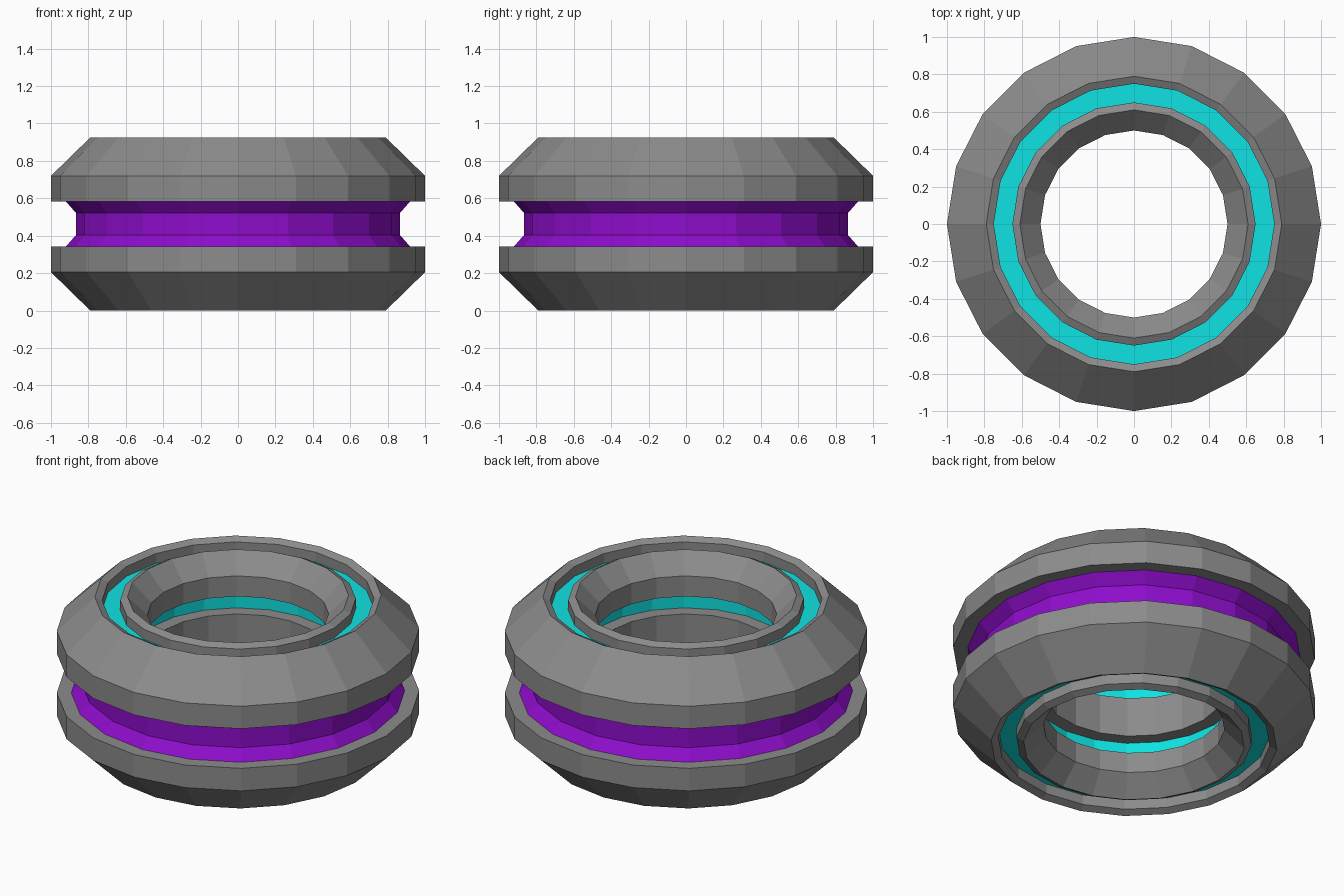
import bpy, bmesh, math

SIDES = 20
HEIGHT = 0.925
MID = HEIGHT / 2

if "Cube" in bpy.data.objects:
    bpy.data.objects.remove(bpy.data.objects["Cube"], do_unlink=True)


def material(name, colour):
    mat = bpy.data.materials.new(name)
    mat.use_nodes = True
    mat.diffuse_color = (*colour, 1)
    mat.node_tree.nodes["Principled BSDF"].inputs["Base Color"].default_value = (*colour, 1)
    return mat


gray = material("metal gray", (0.26, 0.26, 0.26))
cyan = material("glow cyan", (0.005, 0.76, 0.76))
purple = material("band purple", (0.27, 0.004, 0.6))


def lathe(name, profile, mat):
    """Revolve an open (radius, height) profile, outside on its right-hand side."""
    bm = bmesh.new()
    rings = []
    for radius, z in profile:
        angles = [math.tau * i / SIDES for i in range(SIDES)]
        rings.append([bm.verts.new((radius * math.cos(a), radius * math.sin(a), z)) for a in angles])
    for low, high in zip(rings, rings[1:]):
        for i in range(SIDES):
            j = (i + 1) % SIDES
            bm.faces.new((low[i], low[j], high[j], high[i]))
    mesh = bpy.data.meshes.new(name)
    bm.to_mesh(mesh)
    bm.free()
    mesh.materials.append(mat)
    bpy.context.collection.objects.link(bpy.data.objects.new(name, mesh))


def lathe_pair(name, profile, mat):
    """Make the upper part and its mirror image below the middle."""
    lathe("upper_" + name, profile, mat)
    lathe("lower_" + name, [(r, HEIGHT - z) for r, z in reversed(profile)], mat)


# Key heights of the upper half
ledge, shoulder, chamfer, floor = 0.583, 0.72, 0.905, 0.845
slot_top, throat = 0.69, 0.815

# Waist groove around the outside
lathe("waist_groove", [(0.92, HEIGHT - ledge), (0.865, 0.405), (0.865, 0.52), (0.92, ledge)], purple)

# Outer rim, from waist ledge over the bevel to the face groove
lathe_pair("outer_rim", [(0.92, ledge), (1, ledge), (1, shoulder), (0.79, HEIGHT),
                         (0.75, chamfer), (0.75, floor)], gray)

# Coloured ring set into each face
lathe_pair("face_ring", [(0.75, floor), (0.65, floor)], cyan)

# Inner collar, from the face groove down into the bore
lathe_pair("inner_collar", [(0.65, floor), (0.65, chamfer), (0.61, HEIGHT), (0.5, throat),
                            (0.5, slot_top), (0.58, slot_top)], gray)

# Coloured ring recessed in the bore
lathe_pair("bore_ring", [(0.58, slot_top), (0.58, ledge)], cyan)

# Middle of the bore, between the two recessed rings
lathe("bore_wall", [(0.58, ledge), (0.5, ledge), (0.5, HEIGHT - ledge), (0.58, HEIGHT - ledge)], gray)
